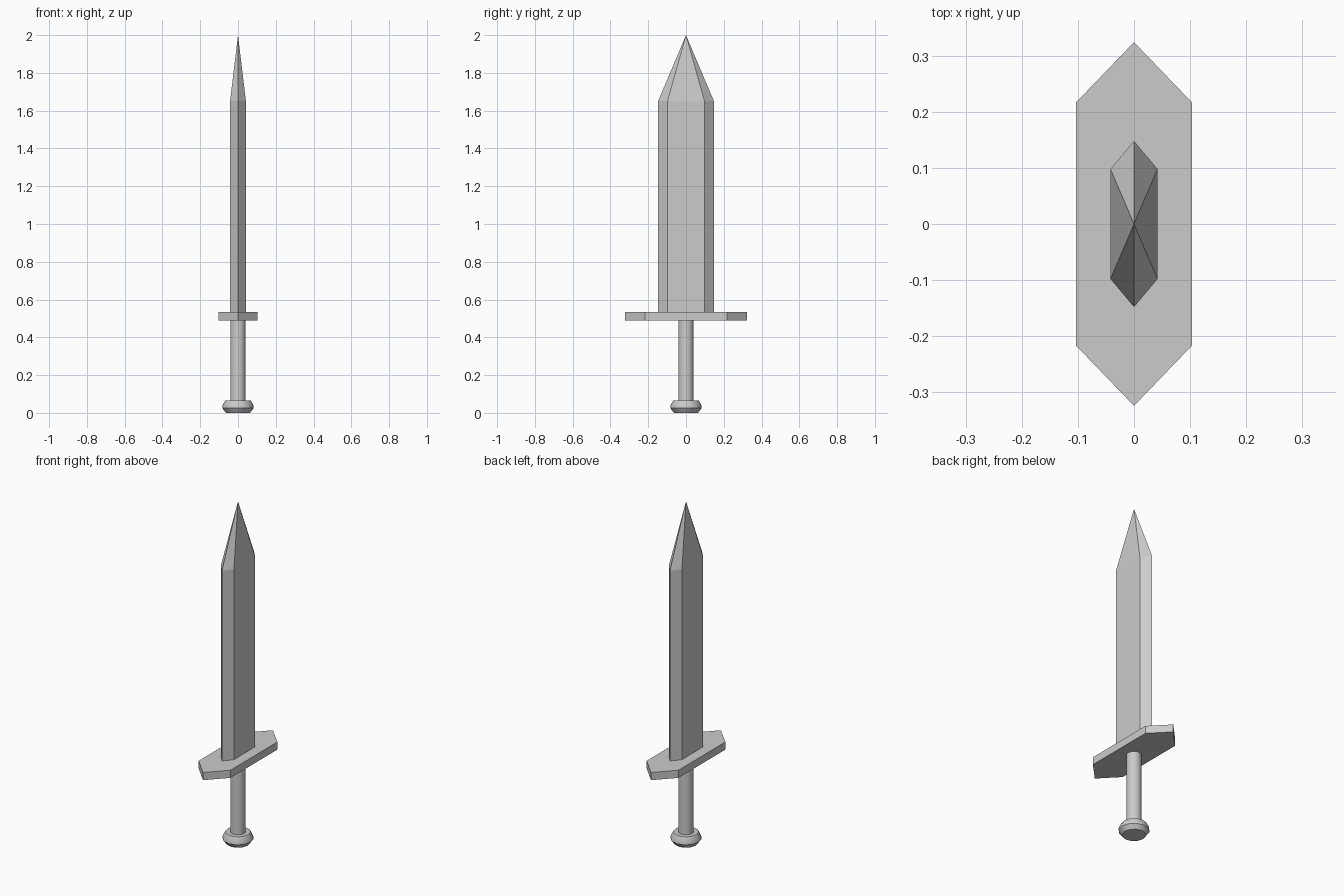
import bpy, bmesh, math

cube = bpy.data.objects.get("Cube")
if cube:
    bpy.data.objects.remove(cube, do_unlink=True)

# Single plain metal colour
metal = bpy.data.materials.new("plain grey")
metal.use_nodes = True
metal.diffuse_color = (0.6, 0.6, 0.6, 1)
metal.node_tree.nodes["Principled BSDF"].inputs["Base Color"].default_value = (0.6, 0.6, 0.6, 1)


def hexagon(half_x, half_y, point_y):
    """Elongated hexagon pointed along y."""
    return [(half_x, -half_y), (half_x, half_y), (0, point_y),
            (-half_x, half_y), (-half_x, -half_y), (0, -point_y)]


def circle(radius, sides=12):
    return [(radius * math.cos(math.tau * i / sides),
             radius * math.sin(math.tau * i / sides)) for i in range(sides)]


def loft(name, sections, tip=None, smooth=False):
    """Skin stacked (outline, z) sections, closing with a cap or a tip."""
    bm = bmesh.new()
    rings = [[bm.verts.new((x, y, z)) for x, y in outline] for outline, z in sections]
    count = len(rings[0])
    for low, high in zip(rings, rings[1:]):
        for i in range(count):
            j = (i + 1) % count
            bm.faces.new((low[i], low[j], high[j], high[i]))
    bm.faces.new(rings[0][::-1])
    if tip is None:
        bm.faces.new(rings[-1])
    else:
        apex = bm.verts.new((0, 0, tip))
        for i in range(count):
            bm.faces.new((rings[-1][i], rings[-1][(i + 1) % count], apex))
    bmesh.ops.recalc_face_normals(bm, faces=bm.faces)
    mesh = bpy.data.meshes.new(name)
    bm.to_mesh(mesh)
    bm.free()
    mesh.materials.append(metal)
    obj = bpy.data.objects.new(name, mesh)
    bpy.context.collection.objects.link(obj)
    if smooth:
        bpy.ops.object.select_all(action='DESELECT')
        obj.select_set(True)
        bpy.context.view_layer.objects.active = obj
        bpy.ops.object.shade_smooth_by_angle(angle=math.radians(35))
    return obj


# Blade with a pyramidal point
blade = hexagon(0.042, 0.098, 0.148)
loft("blade", [(blade, 0.53), (blade, 1.65)], tip=2.0)

# Cross guard
guard = hexagon(0.103, 0.217, 0.324)
loft("guard", [(guard, 0.49), (guard, 0.535)])

# Grip
loft("grip", [(circle(0.041), 0.055), (circle(0.041), 0.495)], smooth=True)

# Pommel
loft("pommel", [(circle(0.064), 0), (circle(0.083), 0.025),
                (circle(0.083), 0.037), (circle(0.068), 0.065)], smooth=True)
